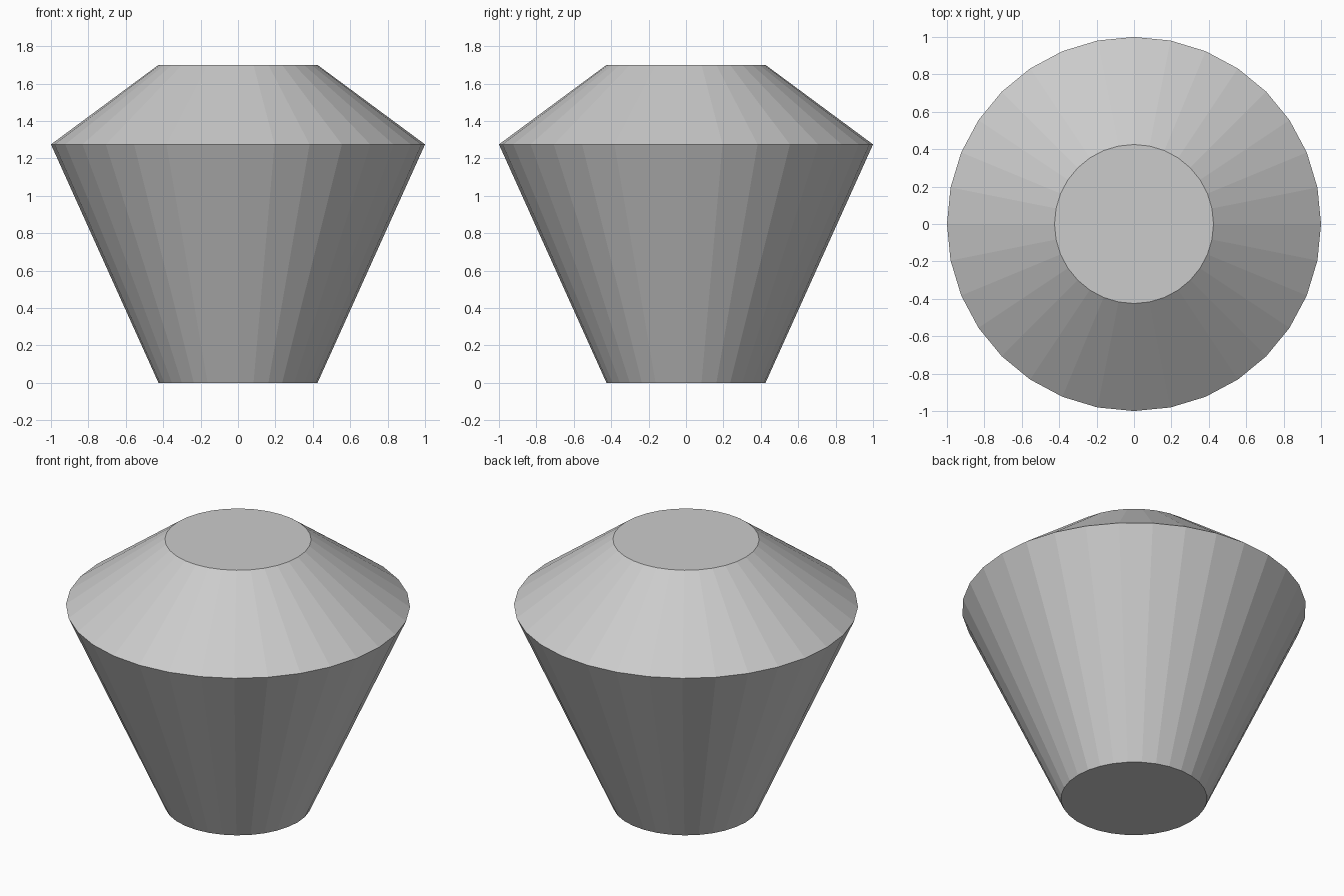
import bpy
import bmesh
from math import cos, sin, tau

if "Cube" in bpy.data.objects:
    bpy.data.objects.remove(bpy.data.objects["Cube"])

SIDES = 32
# (radius, height): base, shoulder, rim
PROFILE = [(0.425, 0.0), (1.0, 1.275), (0.425, 1.7)]

bm = bmesh.new()

# Rings of the faceted body
rings = [[bm.verts.new((r * cos(tau * i / SIDES), r * sin(tau * i / SIDES), z))
          for i in range(SIDES)] for r, z in PROFILE]

# Sloping sides
for low, high in zip(rings, rings[1:]):
    for i in range(SIDES):
        j = (i + 1) % SIDES
        bm.faces.new((low[i], low[j], high[j], high[i]))

# Flat base and top
bm.faces.new(rings[0][::-1])
bm.faces.new(rings[-1])

mesh = bpy.data.meshes.new("tapered_body")
bm.to_mesh(mesh)
bm.free()
body = bpy.data.objects.new("tapered_body", mesh)
bpy.context.collection.objects.link(body)
